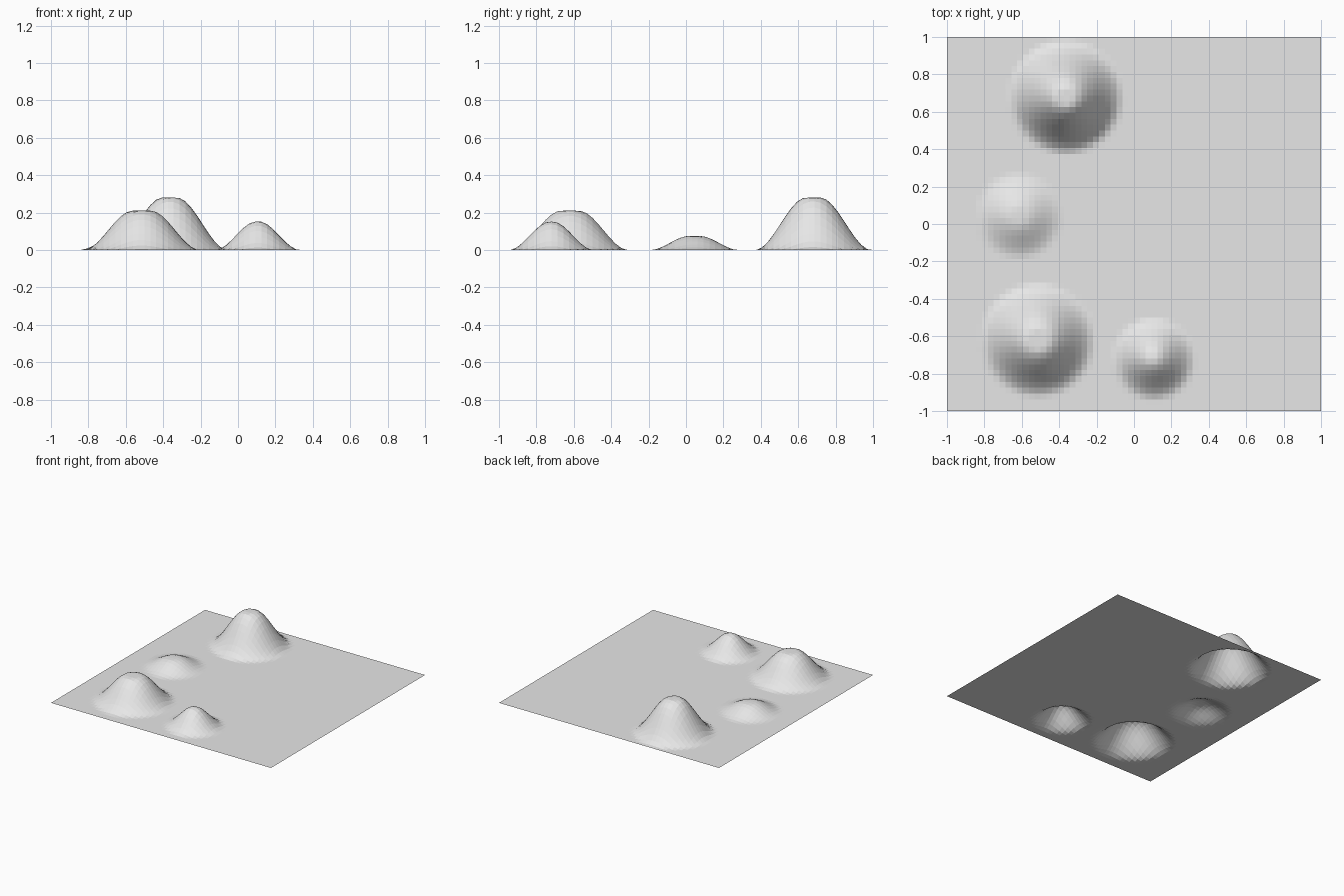
import bpy, bmesh, math

if "Cube" in bpy.data.objects:
    bpy.data.objects.remove(bpy.data.objects["Cube"])

# Hills on the sheet: x, y, height, flat-top radius, outer radius
HILLS = [
    (-0.365, 0.68, 0.28, 0.04, 0.31),
    (-0.615, 0.045, 0.075, 0.03, 0.235),
    (-0.515, -0.62, 0.21, 0.05, 0.31),
    (0.105, -0.72, 0.152, 0.01, 0.225),
]
CELLS = 64


def hill_height(x, y):
    """Smooth falloff from each flat hilltop to the plain."""
    z = 0.0
    for cx, cy, height, top, radius in HILLS:
        d = math.hypot(x - cx, y - cy)
        t = min(max((radius - d) / (radius - top), 0.0), 1.0)
        z = max(z, height * t * t * (3 - 2 * t))
    return z


# Colour of the terrain
grey = bpy.data.materials.new("light grey")
grey.diffuse_color = (0.8, 0.8, 0.8, 1.0)
grey.use_nodes = True
grey.node_tree.nodes["Principled BSDF"].inputs["Base Color"].default_value = grey.diffuse_color

# Square terrain sheet, raised into hills, left faceted
bm = bmesh.new()
bmesh.ops.create_grid(bm, x_segments=CELLS, y_segments=CELLS, size=1.0)
for v in bm.verts:
    v.co.z = hill_height(v.co.x, v.co.y)
mesh = bpy.data.meshes.new("terrain")
bm.to_mesh(mesh)
bm.free()
mesh.materials.append(grey)
terrain = bpy.data.objects.new("terrain", mesh)
bpy.context.collection.objects.link(terrain)
